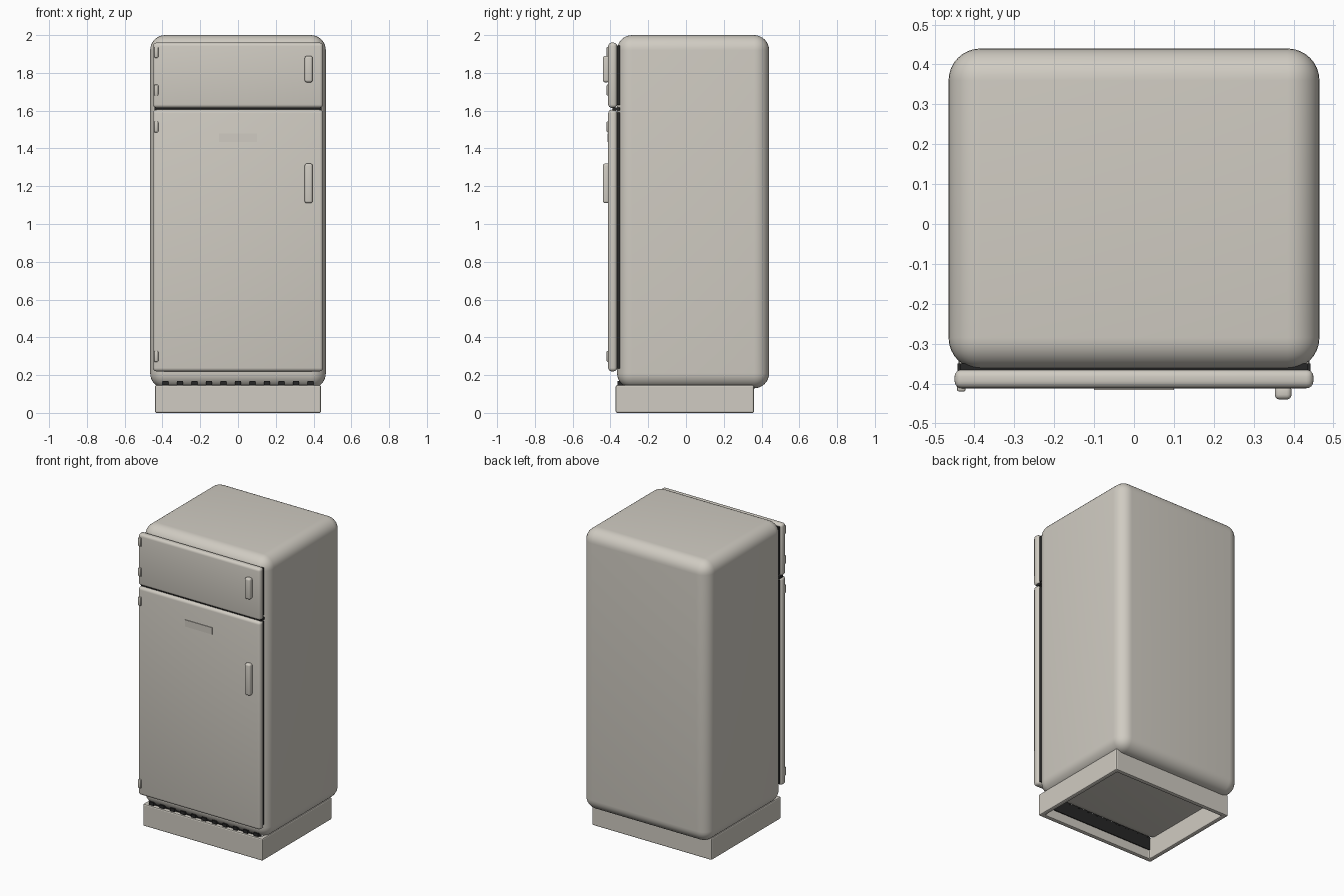
import bpy, bmesh, math

if "Cube" in bpy.data.objects:
    bpy.data.objects.remove(bpy.data.objects["Cube"])

def material(name, rgb):
    m = bpy.data.materials.new(name)
    m.diffuse_color = (*rgb, 1)
    m.use_nodes = True
    m.node_tree.nodes["Principled BSDF"].inputs["Base Color"].default_value = m.diffuse_color
    return m

ENAMEL = material("warm_grey_enamel", (0.63, 0.60, 0.54))
DARK = material("dark_rubber", (0.02, 0.02, 0.02))

def box(name, x, y, z, mat=ENAMEL, bevel=0.0, seg=4):
    """Box from (min, max) ranges with optional rounded edges."""
    bm = bmesh.new()
    bmesh.ops.create_cube(bm, size=1)
    for v in bm.verts:
        for i, (lo, hi) in enumerate((x, y, z)):
            v.co[i] = hi if v.co[i] > 0 else lo
    if bevel:
        bmesh.ops.bevel(bm, geom=bm.edges[:], offset=bevel, segments=seg,
                        profile=0.5, affect='EDGES')
    me = bpy.data.meshes.new(name)
    bm.to_mesh(me)
    bm.free()
    me.materials.append(mat)
    ob = bpy.data.objects.new(name, me)
    bpy.context.collection.objects.link(ob)
    if bevel:
        bpy.context.view_layer.objects.active = ob
        ob.select_set(True)
        bpy.ops.object.shade_smooth_by_angle(angle=math.radians(35))
        ob.select_set(False)
    return ob

# Cabinet
box("cabinet", (-0.465, 0.465), (-0.365, 0.44), (0.13, 2.0), bevel=0.08, seg=8)

# Hollow plinth: four-sided frame made from an opened, inset box
plinth = box("plinth", (-0.44, 0.44), (-0.372, 0.36), (0.005, 0.147))
bm = bmesh.new()
bm.from_mesh(plinth.data)
bmesh.ops.delete(bm, geom=[f for f in bm.faces if abs(f.normal.z) > 0.9], context='FACES')
bm.to_mesh(plinth.data)
bm.free()
wall = plinth.modifiers.new("wall", 'SOLIDIFY')
wall.thickness = 0.03
wall.offset = -1
wall.use_even_offset = True
edge = plinth.modifiers.new("soft_edge", 'BEVEL')
edge.width = 0.008
edge.segments = 2
for v in plinth.data.vertices:
    if v.co.z < 0.01:
        v.co.z = 0.0

# Doors with dark seals behind them
for name, z0, z1 in (("freezer_door", 1.615, 1.96), ("main_door", 0.22, 1.605)):
    box(name, (-0.45, 0.45), (-0.412, -0.365), (z0, z1), bevel=0.018)
    box(name + "_seal", (-0.436, 0.436), (-0.368, -0.35), (z0 + 0.015, z1 - 0.015), DARK)
box("door_divider", (-0.442, 0.442), (-0.39, -0.35), (1.602, 1.618), DARK)

# Handles
for name, z0, z1 in (("freezer_handle", 1.75, 1.89), ("main_handle", 1.11, 1.32)):
    box(name, (0.353, 0.395), (-0.44, -0.405), (z0, z1), bevel=0.012)

# Hinges
for i, z0 in enumerate((1.88, 1.68, 1.485, 0.27)):
    box(f"hinge_{i + 1}", (-0.444, -0.422), (-0.42, -0.39), (z0, z0 + 0.058), bevel=0.005, seg=2)

# Blank badge plate
box("badge_plate", (-0.1, 0.1), (-0.416, -0.408), (1.435, 1.48))

# Dark toe grille behind the plinth front, with vent slots above it
box("toe_grille", (-0.41, 0.41), (-0.343, -0.336), (0.06, 0.148), DARK)
for i in range(11):
    c = -0.385 + i * 0.077
    box(f"vent_slot_{i + 1}", (c - 0.016, c + 0.016), (-0.362, -0.335), (0.14, 0.168), DARK)
